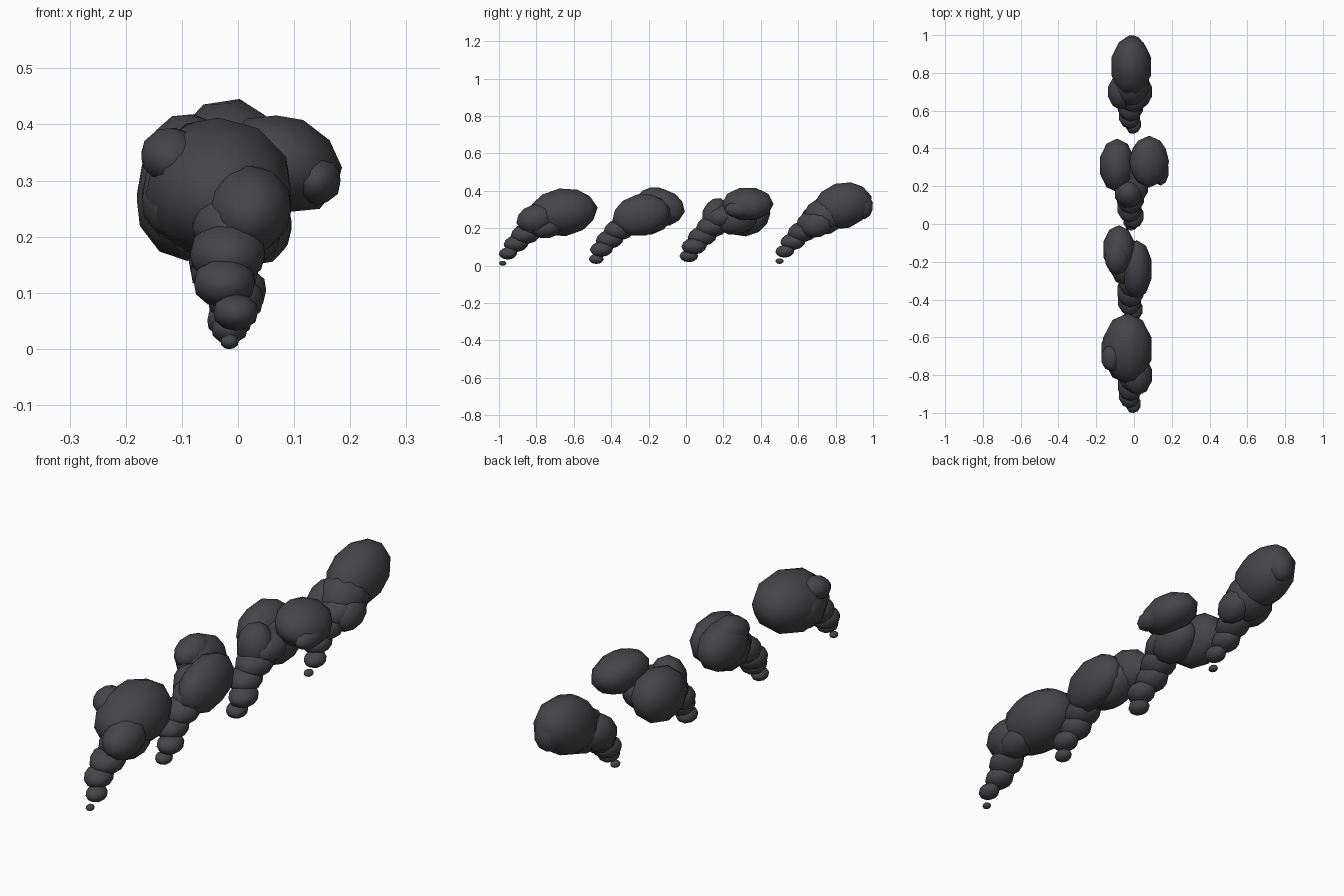
import bpy
from math import radians, sin

cube = bpy.data.objects.get("Cube")
if cube:
    bpy.data.objects.remove(cube, do_unlink=True)

# One dark smoke colour
smoke = bpy.data.materials.new("dark_smoke")
smoke.use_nodes = True
colour = (.06, .06, .065, 1)
smoke.diffuse_color = colour
bsdf = smoke.node_tree.nodes["Principled BSDF"]
bsdf.inputs["Base Color"].default_value = colour
bsdf.inputs["Roughness"].default_value = .9


def lobe(name, centre, width, long=1.4, flat=.9, tilt=12, roll=0):
    """Low-poly ellipsoid; length and height are proportions of its half width."""
    bpy.ops.mesh.primitive_ico_sphere_add(subdivisions=2, radius=1, location=centre)
    puff = bpy.context.object
    puff.name = name
    puff.scale = (width, width * long, width * flat)
    puff.rotation_euler = (radians(tilt), radians(roll), 0)
    puff.data.materials.append(smoke)
    bpy.ops.object.shade_smooth()


def stem(name, start, tip, lift, steps=4):
    """Chain of puffs that swell as they rise and drift backwards."""
    for step in range(steps + 1):
        t = step / steps
        width = tip + (.088 - tip) * t ** .7
        centre = (.012 * sin(step * 2) - .015,
                  start + .185 * t ** 1.35,
                  tip * .7 + lift + .21 * t)
        lobe(f"{name}_stem_{step + 1}", centre, width * .93,
             long=1.2, flat=.8, tilt=12 * t)


# Four rising stems, evenly spaced from front to back
stem("front_plume", start=-.98, tip=.018, lift=0)
stem("second_plume", start=-.48, tip=.036, lift=.01)
stem("third_plume", start=.015, tip=.045, lift=.02)
stem("rear_plume", start=.5, tip=.02, lift=.01)

# Front plume: one broad cloud
lobe("front_plume_neck", (.02, -.8, .25), width=.078, flat=1)
lobe("front_plume_underside", (.01, -.74, .21), width=.07)
lobe("front_plume_cloud", (-.035, -.66, .285), width=.135, flat=.95, tilt=8)
lobe("front_plume_side", (-.1, -.66, .27), width=.075, flat=1.1)
lobe("front_plume_shoulder", (-.12, -.71, .345), width=.055, long=1.3)

# Second plume: two overlapping clouds
lobe("second_plume_left_cloud", (.015, -.24, .27), width=.083, long=1.9, flat=1.35)
lobe("second_plume_right_cloud", (-.08, -.135, .31), width=.087, long=1.5, flat=1.15, tilt=-10)
lobe("second_plume_crest", (-.09, -.18, .36), width=.065)
lobe("second_plume_middle", (-.04, -.2, .26), width=.095, flat=1)

# Third plume: splits into a low cloud and a high cloud
lobe("third_plume_neck", (-.03, .16, .27), width=.075, long=1, flat=1.25, tilt=-15)
lobe("third_plume_low_cloud", (-.09, .31, .27), width=.095, long=1.5, flat=1.2, tilt=5)
lobe("third_plume_middle", (0, .27, .25), width=.085, flat=1)
lobe("third_plume_high_cloud", (.08, .33, .33), width=.11, long=1.25, flat=.78, tilt=0, roll=25)
lobe("third_plume_side", (.14, .28, .3), width=.045, long=1.7, flat=1, tilt=0)

# Rear plume: long cloud leaning up and back
lobe("rear_plume_left_neck", (.035, .7, .22), width=.063, flat=1.1, tilt=20)
lobe("rear_plume_right_neck", (-.07, .7, .25), width=.07, flat=1.1, tilt=20)
lobe("rear_plume_middle", (-.015, .74, .265), width=.1, long=1.2, flat=1, tilt=20)
lobe("rear_plume_cloud", (-.015, .835, .32), width=.11, long=1.5, flat=1.12, tilt=18)
lobe("rear_plume_end", (-.01, .94, .325), width=.06, long=1, flat=1.3)
